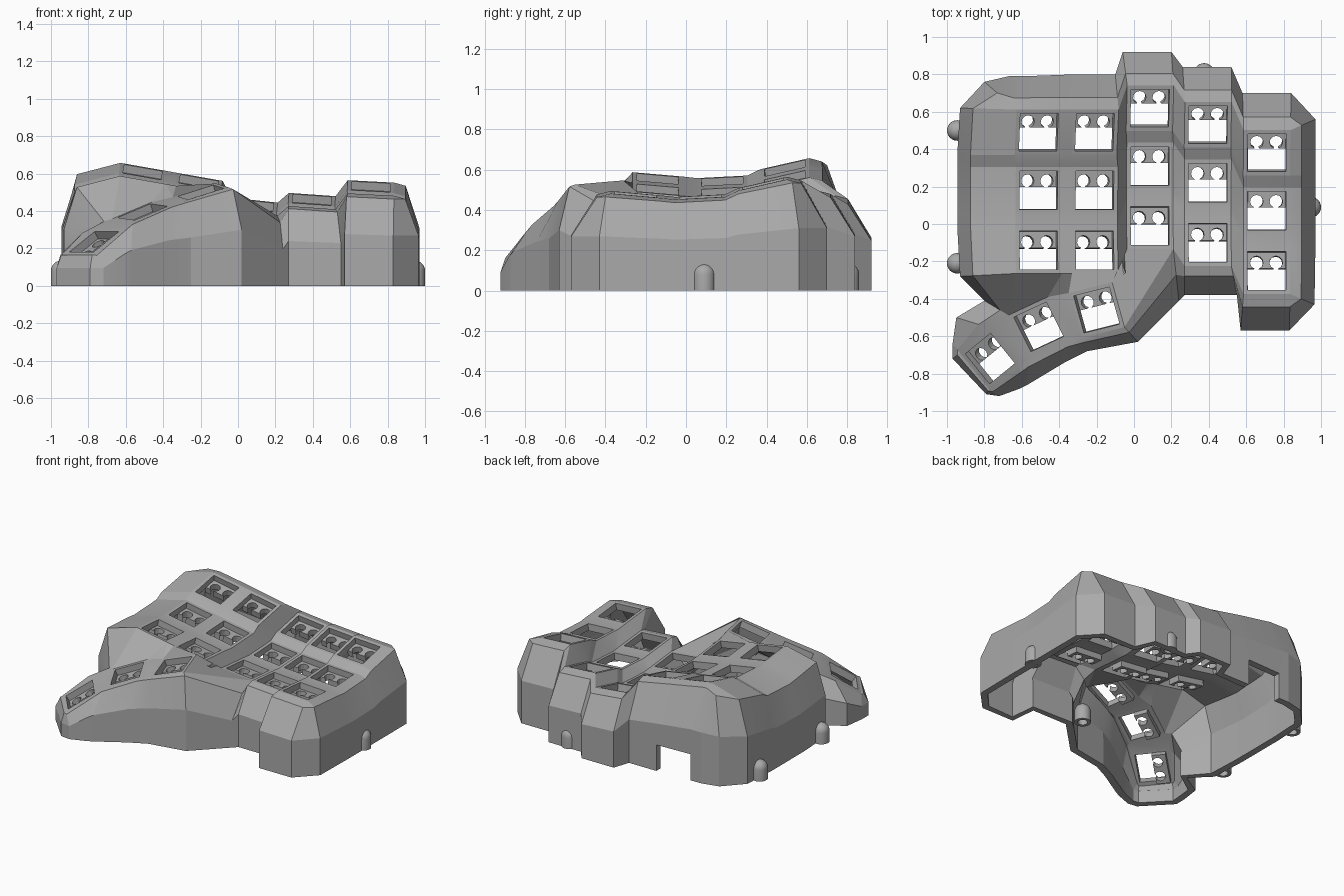
import bpy, bmesh
from math import radians, cos, sin
from mathutils import Matrix, Vector

if "Cube" in bpy.data.objects:
    bpy.data.objects.remove(bpy.data.objects["Cube"])

grey = bpy.data.materials.new("mid grey plastic")
grey.use_nodes = True
grey.diffuse_color = (0.4, 0.4, 0.4, 1)
grey.node_tree.nodes["Principled BSDF"].inputs["Base Color"].default_value = (0.4, 0.4, 0.4, 1)

PLATE, HOLE, WALL = 0.125, 0.103, 0.05
CORNERS = [(-1, -1), (1, -1), (1, 1), (-1, 1)]  # FL, FR, BR, BL
FL, FR, BR, BL = range(4)


def frame(x, y, z, yaw, roll, pitch):
    return (Matrix.Translation((x, y, z)) @ Matrix.Rotation(radians(yaw), 4, 'Z')
            @ Matrix.Rotation(radians(roll), 4, 'Y') @ Matrix.Rotation(radians(pitch), 4, 'X'))


def finish(bm, name):
    mesh = bpy.data.meshes.new(name)
    bm.to_mesh(mesh)
    bm.free()
    mesh.materials.append(grey)
    ob = bpy.data.objects.new(name, mesh)
    bpy.context.collection.objects.link(ob)
    return ob


# Key positions: five curved, staggered columns and a fanned thumb row
columns = [(-0.51, 0.18, 0.543, 10), (-0.21, 0.18, 0.49, 10), (0.085, 0.31, 0.365, 6),
           (0.395, 0.22, 0.395, 4), (0.71, 0.07, 0.465, 3)]
rows = [(-0.32, 0.012, -5), (0, 0, 3), (0.31, 0.065, 13)]
keys = {}
for c, (x, y, z, roll) in enumerate(columns):
    for r, (dy, dz, pitch) in enumerate(rows):
        keys[c, r] = frame(x, y + dy, z + dz, 0, roll, pitch)
keys['T', 0] = frame(-0.20, -0.46, 0.50, 14, -17, 5)
keys['T', 1] = frame(-0.51, -0.55, 0.395, 25, -21, 4)
keys['T', 2] = frame(-0.77, -0.72, 0.235, 39, -32, 0)

bm = bmesh.new()
post = {}


def face(*verts):
    unique = list(dict.fromkeys(verts))
    if len(unique) > 2:
        bm.faces.new(unique)


# Key plates with a square opening
for k, m in keys.items():
    outer = [bm.verts.new(m @ Vector((a * PLATE, b * PLATE, 0))) for a, b in CORNERS]
    inner = [bm.verts.new(m @ Vector((a * HOLE, b * HOLE, 0))) for a, b in CORNERS]
    for i in range(4):
        post[k + (i,)] = outer[i]
        j = (i + 1) % 4
        face(outer[i], outer[j], inner[j], inner[i])


def web(*names):
    face(*[post[n] for n in names])


# Webs along the columns, then between neighbouring columns
for c in range(5):
    for r in range(2):
        web((c, r, BL), (c, r, BR), (c, r + 1, FR), (c, r + 1, FL))
for c in range(4):
    right = [(c, r, i) for r in range(3) for i in (FR, BR)]
    left = [(c + 1, r, i) for r in range(3) for i in (FL, BL)]
    for i in range(5):
        web(right[i], left[i], left[i + 1], right[i + 1])

# Webs joining the thumb row to the columns
for n in range(2):
    web(('T', n, FL), ('T', n, BL), ('T', n + 1, BR), ('T', n + 1, FR))
web((0, 0, FL), ('T', 1, BL), ('T', 1, BR), (0, 0, FR))
web((0, 0, FR), ('T', 1, BR), ('T', 0, BL))
web((0, 0, FR), ('T', 0, BL), (1, 0, FL))
web((1, 0, FL), ('T', 0, BL), ('T', 0, BR), (1, 0, FR))
web((1, 0, FR), ('T', 0, BR), (2, 0, FL))
web((2, 0, FL), ('T', 0, BR), ('T', 0, FR), (2, 0, FR))

# Wall outline: plate corner, foot x, foot y, how far out the rim sits
B, S = 0.35, 0.77
back = [((0, 2, BL), -.93, .62, S), ((0, 2, BL), -.8, .76, .6), ((0, 2, BL), -.67, .79, B),
        ((0, 2, BL), -.59, .79, B), ((0, 2, BR), -.32, .8, B), ((1, 2, BL), -.28, .8, B),
        ((1, 2, BR), -.1, .8, B), ((2, 2, BL), -.06, .92, B), ((2, 2, BR), .2, .92, B),
        ((3, 2, BL), .26, .84, B), ((3, 2, BR), .52, .84, B), ((4, 2, BL), .58, .7, B),
        ((4, 2, BR), .84, .7, B), ((4, 2, BR), .97, .56, .45)]
right_side = [((4, r, i), .97, post[4, r, i].co.y, .45)
              for r, i in ((2, FR), (1, BR), (1, FR), (0, BR))]
front = [((4, 0, FR), .965, -.43, .45), ((4, 0, FR), .83, -.57, B), ((4, 0, FL), .57, -.57, B),
         ((3, 0, FR), .55, -.38, B), ((3, 0, FL), .27, -.38, B), ((2, 0, FR), .24, -.41, .5)]
thumb = [(FR, 0, .02, -.63), (FL, 0, -.25, -.68), (FR, 1, -.37, -.74), (FL, 1, -.57, -.86),
         (FR, 2, -.61, -.88), (FL, 2, -.72, -.92), (FL, 2, -.79, -.91), (BL, 2, -.97, -.72),
         (BL, 2, -.97, -.64), (BR, 2, -.95, -.5), (BL, 1, -.8, -.41)]
front += [(('T', n, i), x, y, B) for i, n, x, y in thumb]
left_side = [((0, 0, FL), -.93, -.28, S)]
left_side += [((0, r, i), -.945, post[0, r, i].co.y, S)
              for r, i in ((0, BL), (1, FL), (1, BL), (2, FL))]
outline = back + right_side + front + left_side

# Walls: rim, shoulder, cable slot height and floor
rings = []
for name, x, y, out in outline:
    top = post[name].co
    rim = top.lerp(Vector((x, y, top.z)), out)
    rim.z -= 0.26 * (rim - top).length
    shoulder = 0.58 * rim.z
    ring = [bm.verts.new(p) for p in (rim, (x, y, shoulder),
                                      (x, y, min(0.19, 0.9 * shoulder)), (x, y, 0))]
    rings.append([post[name]] + ring)
SLOT = 3  # outline segment left open for the cable
for i, a in enumerate(rings):
    b = rings[(i + 1) % len(rings)]
    for j in range(4):
        if not (i == SLOT and j == 3):
            face(a[j], b[j], b[j + 1], a[j + 1])

bmesh.ops.recalc_face_normals(bm, faces=bm.faces)
bm.faces.ensure_lookup_table()
if bm.faces[0].normal.z < 0:
    bmesh.ops.reverse_faces(bm, faces=bm.faces)
case = finish(bm, "case_shell")
shell = case.modifiers.new("thickness", 'SOLIDIFY')
shell.thickness, shell.offset = WALL, -1
bpy.ops.object.select_all(action='DESELECT')
case.select_set(True)
bpy.context.view_layer.objects.active = case
bpy.ops.object.modifier_apply(modifier=shell.name)
bpy.ops.object.shade_smooth_by_angle(angle=radians(12))

# Switch socket holders: a scalloped shelf in the back half of each opening
profile = [(0.108, 0.108), (-0.108, 0.108), (-0.108, 0.015)]
for cx in (-0.052, 0.052):
    for step in range(11):
        t = radians(250 - 32 * step)
        profile.append((cx + 0.035 * cos(t), 0.048 + 0.035 * sin(t)))
profile.append((0.108, 0.015))
for k, m in keys.items():
    bm = bmesh.new()
    shelf = bm.faces.new([bm.verts.new((x, y, -0.045)) for x, y in profile])
    grown = bmesh.ops.extrude_face_region(bm, geom=[shelf], use_keep_orig=True)
    bmesh.ops.translate(bm, vec=(0, 0, -0.045),
                        verts=[g for g in grown["geom"] if isinstance(g, bmesh.types.BMVert)])
    bmesh.ops.recalc_face_normals(bm, faces=bm.faces)
    bm.transform(m)
    finish(bm, "thumb_socket" if k[0] == 'T' else "key_socket")

# Domed screw posts with an open bore underneath
R, BORE = 0.055, 0.033
dome = [(R * cos(radians(a)), 0.08 + R * sin(radians(a))) for a in range(0, 91, 15)]
section = [(BORE, 0), (R, 0)] + dome
bore = [(0, 0.09), (BORE, 0.09), (BORE, 0)]
for x, y in ((-.945, .5), (-.945, -.21), (.945, .09), (.375, .805), (.2, -.29)):
    bm = bmesh.new()
    for line in (section, bore):
        vs = [bm.verts.new((px, 0, pz)) for px, pz in line]
        es = [bm.edges.new(pair) for pair in zip(vs, vs[1:])]
        bmesh.ops.spin(bm, geom=vs + es, axis=(0, 0, 1), cent=(0, 0, 0),
                       angle=radians(360), steps=24)
    bmesh.ops.remove_doubles(bm, verts=bm.verts, dist=0.0005)
    bmesh.ops.recalc_face_normals(bm, faces=bm.faces)
    bm.transform(Matrix.Translation((x, y, 0)))
    ob = finish(bm, "screw_post")
    bpy.ops.object.select_all(action='DESELECT')
    ob.select_set(True)
    bpy.context.view_layer.objects.active = ob
    bpy.ops.object.shade_smooth_by_angle(angle=radians(35))
